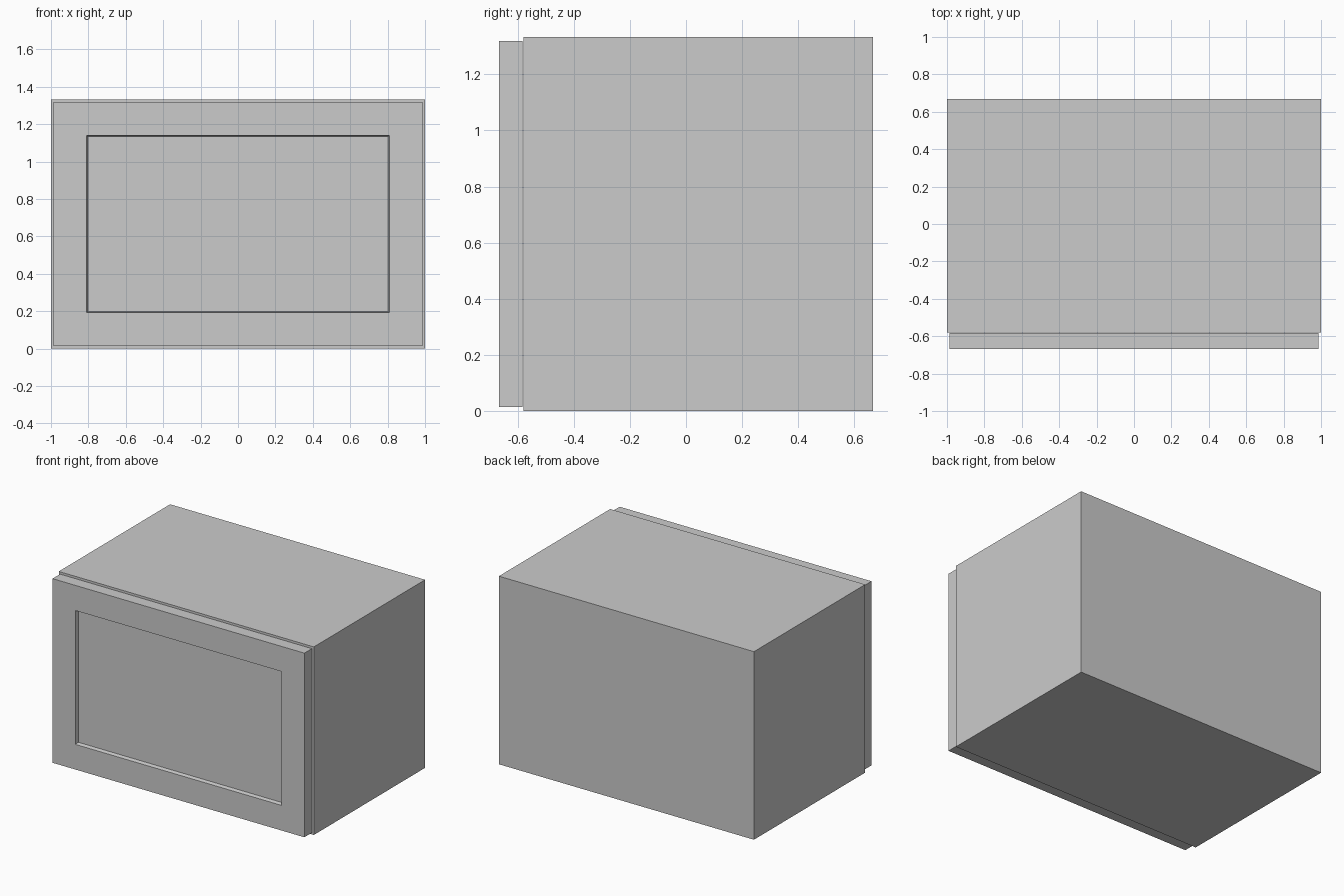
import bpy, bmesh

if "Cube" in bpy.data.objects:
    bpy.data.objects.remove(bpy.data.objects["Cube"])

T = 0.083            # board thickness
FRONT, BACK = -0.579, 0.667
H = 1.333


def finish(name, bm):
    me = bpy.data.meshes.new(name)
    bmesh.ops.recalc_face_normals(bm, faces=bm.faces)
    bm.to_mesh(me)
    bm.free()
    ob = bpy.data.objects.new(name, me)
    bpy.context.collection.objects.link(ob)
    return ob


def box_bm(x0, x1, y0, y1, z0, z1):
    bm = bmesh.new()
    bmesh.ops.create_cube(bm, size=1)
    for v in bm.verts:
        v.co = ((x0 + x1) / 2 + v.co.x * (x1 - x0),
                (y0 + y1) / 2 + v.co.y * (y1 - y0),
                (z0 + z1) / 2 + v.co.z * (z1 - z0))
    return bm


def board(name, *dims):
    return finish(name, box_bm(*dims))


# Carcass: two sides, with top, bottom and back fitted between them
board("side_left", -1, -1 + T, FRONT, BACK, 0, H)
board("side_right", 1 - T, 1, FRONT, BACK, 0, H)
board("bottom_panel", -1 + T, 1 - T, FRONT, BACK, 0, T)
board("top_panel", -1 + T, 1 - T, FRONT, BACK, H - T, H)
board("back_panel", -1 + T, 1 - T, BACK - T, BACK, T, H - T)

# Door: slab whose front is inset to a frame, then sunk with a sloped edge
bm = box_bm(-0.987, 0.987, -0.667, -0.583, 0.014, 1.319)
bm.faces.ensure_lookup_table()
bm.normal_update()
front = min(bm.faces, key=lambda f: f.calc_center_median().y)
bmesh.ops.inset_region(bm, faces=[front], thickness=0.252)
bmesh.ops.inset_region(bm, faces=[front], thickness=0.009, depth=-0.026)
finish("door", bm)
